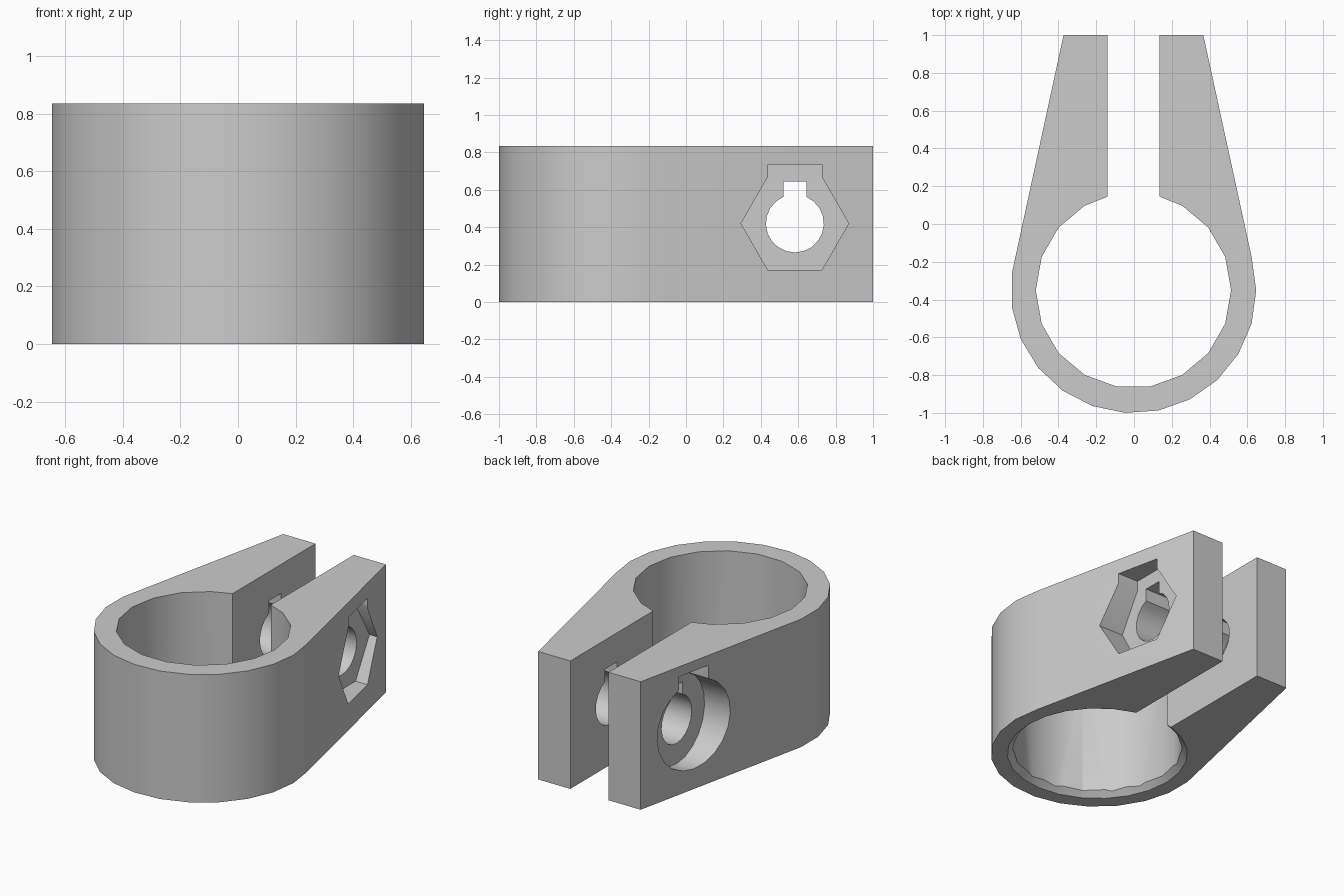
import bpy
import bmesh
from math import radians, pi, cos, sin, acos

if "Cube" in bpy.data.objects:
    bpy.data.objects.remove(bpy.data.objects["Cube"])

HEIGHT = 0.835
CX, CY = -0.003, -0.351           # ring centre
OUTER, INNER = 0.65, 0.517        # ring radii
SLOT, TIP = 0.138, 0.37           # half widths at the arm ends
BOLT_Y, BOLT_Z = 0.582, 0.42      # bolt axis

grey = bpy.data.materials.new("plain grey")
grey.use_nodes = True
colour = (0.6, 0.6, 0.6, 1)
grey.diffuse_color = colour
grey.node_tree.nodes["Principled BSDF"].inputs["Base Color"].default_value = colour


def prism(name, base, shift):
    """Extrude a closed 3D outline along a vector."""
    bm = bmesh.new()
    face = bm.faces.new([bm.verts.new(p) for p in base])
    extruded = bmesh.ops.extrude_face_region(bm, geom=[face])["geom"]
    verts = [v for v in extruded if isinstance(v, bmesh.types.BMVert)]
    bmesh.ops.translate(bm, verts=verts, vec=shift)
    bmesh.ops.recalc_face_normals(bm, faces=bm.faces)
    mesh = bpy.data.meshes.new(name)
    bm.to_mesh(mesh)
    bm.free()
    mesh.materials.append(grey)
    obj = bpy.data.objects.new(name, mesh)
    bpy.context.collection.objects.link(obj)
    return obj


def ring_point(radius, angle):
    return (CX + radius * cos(angle), CY + radius * sin(angle), 0)


def keyed_cutter(name, radius, half_key, key_top, steps, x0, x1):
    """Round or hexagonal bore along x with a square relief on top."""
    start = pi - acos(half_key / radius)
    sweep = 3 * pi - 2 * start
    arc = [start + sweep * i / steps for i in range(steps + 1)]
    outline = [(radius * cos(a), radius * sin(a)) for a in arc]
    outline += [(half_key, key_top), (-half_key, key_top)]
    base = [(x0, BOLT_Y + y, BOLT_Z + z) for y, z in outline]
    return prism(name, base, (x1 - x0, 0, 0))


# Clamp body: outer ring, tapered arms, slot and bore in one outline
outline = [ring_point(OUTER, 2 * pi * k / 23) for k in range(11, 25)]
outline += [(CX + TIP, 1, 0), (CX + SLOT, 1, 0), (CX + SLOT, 0.145, 0)]
outline += [ring_point(INNER, radians(a)) for a in range(60, -241, -20)]
outline += [(CX - SLOT, 0.145, 0), (CX - SLOT, 1, 0), (CX - TIP, 1, 0)]
body = prism("clamp_body", outline, (0, 0, HEIGHT))

# Bolt hole, nut pocket and bolt head recess
cutters = [
    keyed_cutter("bolt_hole_cutter", 0.155, 0.062, 0.225, 18, -1, 1),
    keyed_cutter("nut_pocket_cutter", 0.288, 0.144, 0.315, 5, 0.34, 1),
    keyed_cutter("head_recess_cutter", 0.288, 0.115, 0.35, 18, -0.34, -1),
]

# Lead-in chamfer under the bore
bpy.ops.mesh.primitive_cone_add(vertices=24, radius1=0.57, radius2=0.49,
                                depth=0.08, location=(CX, CY, 0.02))
cutters.append(bpy.context.object)

for cutter in cutters:
    cutter.hide_render = True
    cut = body.modifiers.new("cut", "BOOLEAN")
    cut.operation = "DIFFERENCE"
    cut.solver = "EXACT"
    cut.object = cutter

# Apply the cuts and drop the cutters
bpy.ops.object.select_all(action="DESELECT")
body.select_set(True)
bpy.context.view_layer.objects.active = body
for name in [m.name for m in body.modifiers]:
    bpy.ops.object.modifier_apply(modifier=name)
for cutter in cutters:
    bpy.data.objects.remove(cutter)

body.data.materials.clear()
body.data.materials.append(grey)
for poly in body.data.polygons:
    poly.material_index = 0
bpy.ops.object.shade_smooth_by_angle(angle=radians(30))
